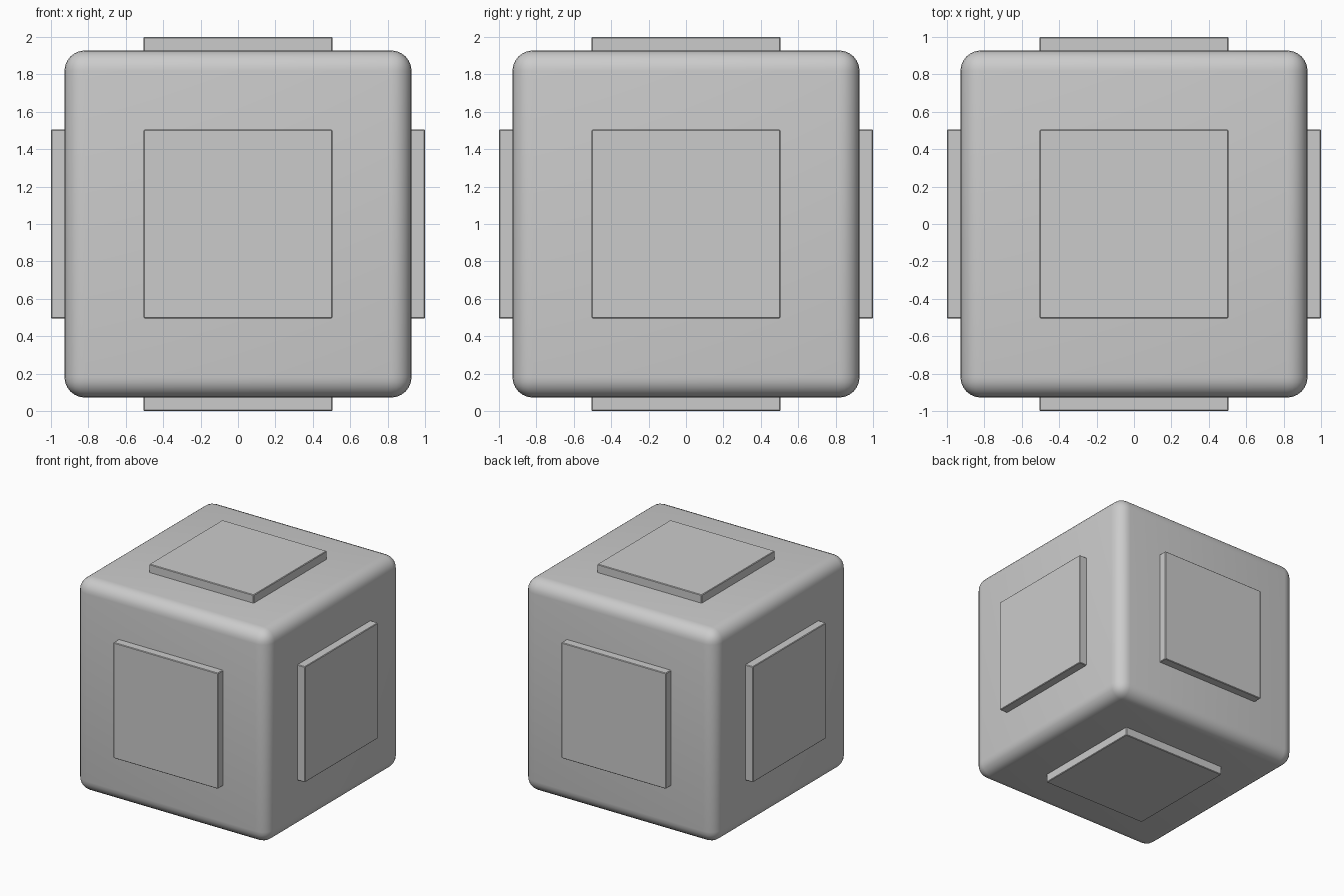
import bpy
from mathutils import Vector

if "Cube" in bpy.data.objects:
    bpy.data.objects.remove(bpy.data.objects["Cube"])

HALF = 0.928      # body half size
PAD = 0.505       # panel half width
SINK = 0.03       # how far each panel is set into the body


def rounded_box(name, centre, size, radius, segments):
    bpy.ops.mesh.primitive_cube_add(size=1, location=centre)
    ob = bpy.context.object
    ob.name = name
    ob.scale = size
    bpy.ops.object.transform_apply(location=False, rotation=False, scale=True)
    bevel = ob.modifiers.new("round_edges", "BEVEL")
    bevel.width = radius
    bevel.segments = segments
    bpy.ops.object.modifier_apply(modifier=bevel.name)
    bpy.ops.object.shade_smooth_by_angle()
    return ob


# Rounded cube body
rounded_box("body", (0, 0, 1), (2 * HALF,) * 3, 0.11, 6)

# Raised square panel on every face
sides = {"right": (1, 0, 0), "left": (-1, 0, 0), "back": (0, 1, 0),
         "front": (0, -1, 0), "top": (0, 0, 1), "bottom": (0, 0, -1)}
inner = HALF - SINK
for side, direction in sides.items():
    d = Vector(direction)
    size = [1 - inner if c else 2 * PAD for c in direction]
    rounded_box(side + "_panel", Vector((0, 0, 1)) + d * (1 + inner) / 2, size, 0.005, 1)
